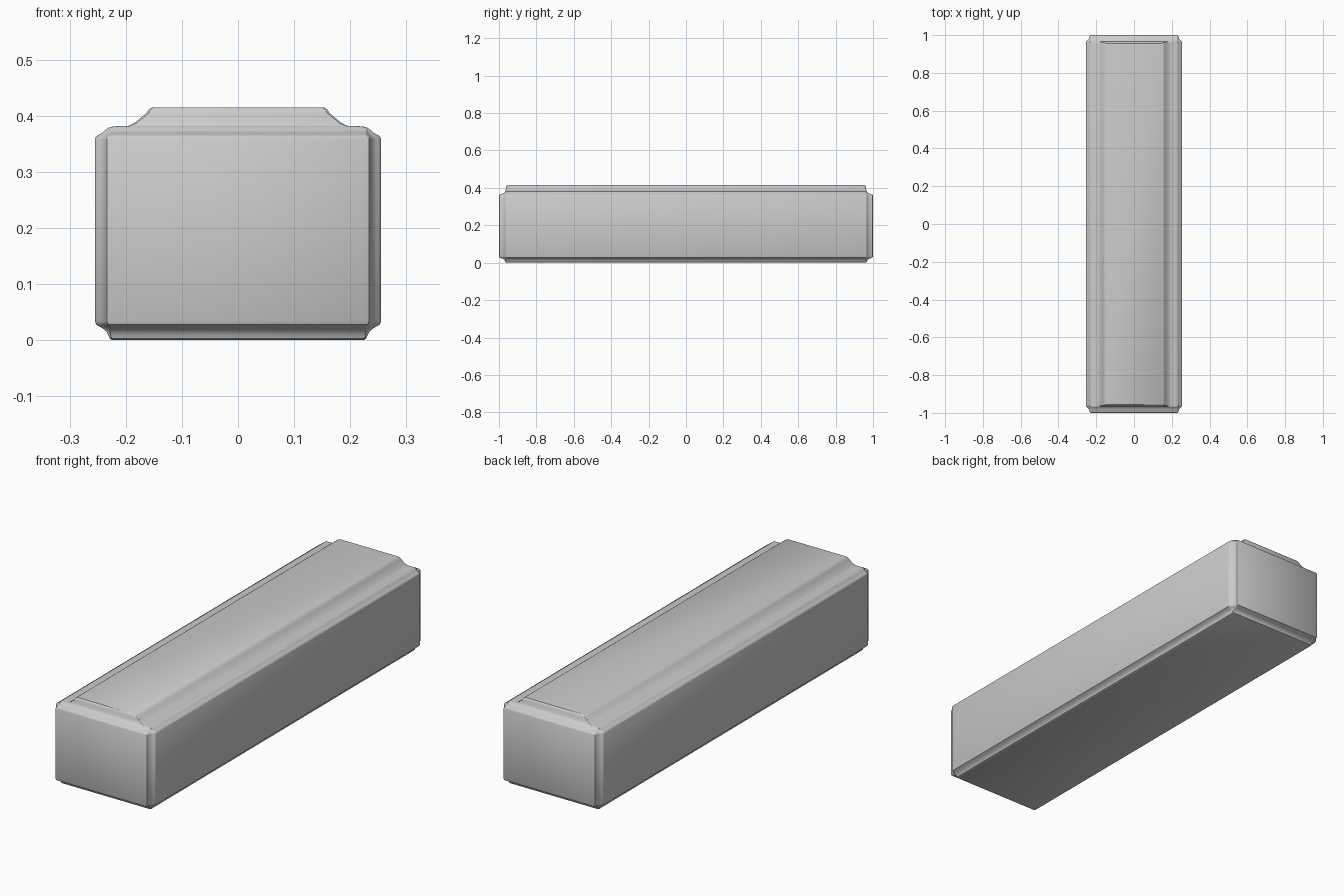
import bpy, bmesh

# Stacked plan outlines: z, half width, half length, corner cove width, cove depth
LEVELS = [
    (0.000, 0.224, 0.959, 0.004, 0.004),
    (0.003, 0.229, 0.965, 0.004, 0.004),
    (0.009, 0.231, 0.967, 0.004, 0.004),
    (0.016, 0.235, 0.971, 0.007, 0.008),
    (0.021, 0.241, 0.979, 0.012, 0.016),
    (0.025, 0.248, 0.993, 0.019, 0.030),
    (0.028, 0.253, 0.998, 0.021, 0.034),
    (0.034, 0.255, 1.000, 0.021, 0.034),
    (0.358, 0.255, 1.000, 0.021, 0.034),
    (0.363, 0.253, 0.998, 0.021, 0.034),
    (0.366, 0.248, 0.993, 0.019, 0.030),
    (0.370, 0.241, 0.979, 0.012, 0.016),
    (0.375, 0.236, 0.972, 0.007, 0.008),
    (0.379, 0.230, 0.969, 0.004, 0.004),
    (0.381, 0.222, 0.967, 0.004, 0.004),
    (0.382, 0.195, 0.966, 0.004, 0.004),
    (0.386, 0.186, 0.965, 0.004, 0.004),
    (0.394, 0.176, 0.963, 0.004, 0.004),
    (0.404, 0.164, 0.962, 0.004, 0.004),
    (0.411, 0.159, 0.960, 0.004, 0.004),
    (0.415, 0.153, 0.956, 0.004, 0.004),
]
# Lip, cove, lip across one vertical corner, as fractions of the cove size
CORNER = [(0, 1.15), (0.06, 1.02), (0.3, 0.9), (0.58, 0.74),
          (0.78, 0.52), (0.91, 0.27), (1.02, 0.06), (1.2, 0)]


def outline(hx, hy, c, d):
    quad = [(hx - u * c, hy - v * d) for u, v in CORNER]
    left = [(-x, y) for x, y in reversed(quad)]
    half = quad + left
    return half + [(-x, -y) for x, y in half]


# Moulded bar lofted through all outlines
bm = bmesh.new()
rings = [[bm.verts.new((x, y, z)) for x, y in outline(hx, hy, c, d)]
         for z, hx, hy, c, d in LEVELS]
for lower, upper in zip(rings, rings[1:]):
    n = len(lower)
    for i in range(n):
        j = (i + 1) % n
        bm.faces.new((lower[i], lower[j], upper[j], upper[i]))
bm.faces.new(rings[-1])
bm.faces.new(rings[0][::-1])
bmesh.ops.recalc_face_normals(bm, faces=bm.faces)
mesh = bpy.data.meshes.new("moulded_bar")
bm.to_mesh(mesh)
bm.free()
bar = bpy.data.objects.new("moulded_bar", mesh)
bpy.context.collection.objects.link(bar)

# Smooth rounded lips and coves, crisp panel borders
bpy.context.view_layer.objects.active = bar
bar.select_set(True)
bpy.ops.object.shade_smooth_by_angle(angle=0.6)
